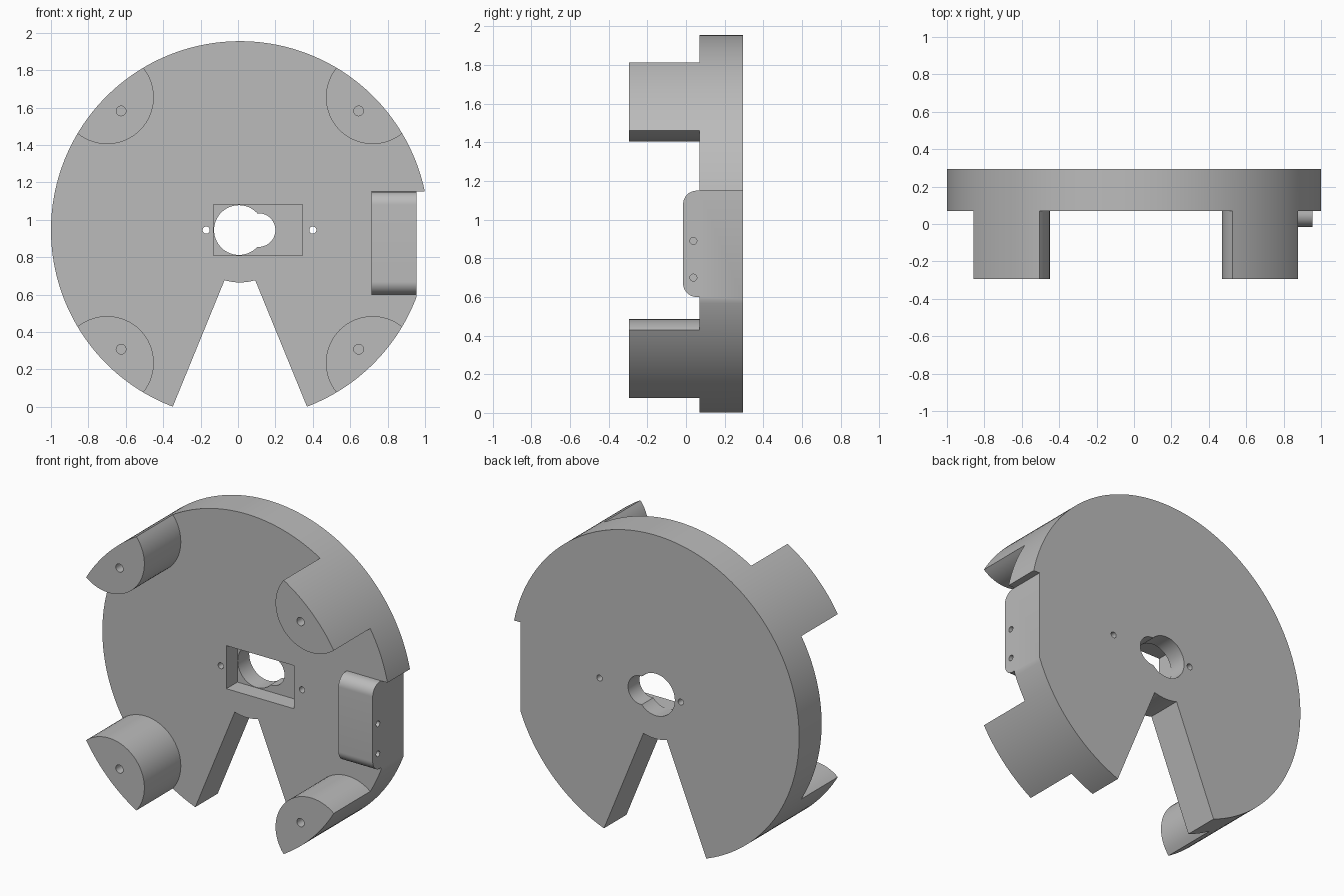
import bpy, bmesh
from math import cos, sin, radians
from mathutils import Vector

if "Cube" in bpy.data.objects:
    bpy.data.objects.remove(bpy.data.objects["Cube"], do_unlink=True)

CX, CZ, R = 0.01, 0.945, 1.01        # disc centre and radius
FRONT, FACE, BACK = -0.295, 0.07, 0.295

grey = bpy.data.materials.new("plain grey")
grey.diffuse_color = (0.5, 0.5, 0.5, 1)
grey.use_nodes = True
grey.node_tree.nodes["Principled BSDF"].inputs["Base Color"].default_value = (0.5, 0.5, 0.5, 1)


def arc(u, v, r, a0=0, a1=360, n=32):
    """Points on an arc, degrees; a full circle leaves out the repeated end."""
    steps = n if a1 - a0 == 360 else n + 1
    angles = [radians(a0 + (a1 - a0) * i / n) for i in range(steps)]
    return [(u + r * cos(a), v + r * sin(a)) for a in angles]


def rect(u0, u1, v0, v1):
    return [(u0, v0), (u1, v0), (u1, v1), (u0, v1)]


def prism(name, profile, start, end, axis="y"):
    """Extrude an (x, z) profile along y, or a (y, z) profile along x."""
    bm = bmesh.new()
    place = (lambda u, v: (u, start, v)) if axis == "y" else (lambda u, v: (start, u, v))
    face = bm.faces.new([bm.verts.new(place(u, v)) for u, v in profile])
    moved = bmesh.ops.extrude_face_region(bm, geom=[face])["geom"]
    shift = Vector((0, end - start, 0) if axis == "y" else (end - start, 0, 0))
    bmesh.ops.translate(bm, vec=shift, verts=[g for g in moved if isinstance(g, bmesh.types.BMVert)])
    bmesh.ops.recalc_face_normals(bm, faces=bm.faces)
    mesh = bpy.data.meshes.new(name)
    bm.to_mesh(mesh)
    bm.free()
    mesh.materials.append(grey)
    ob = bpy.data.objects.new(name, mesh)
    bpy.context.collection.objects.link(ob)
    return ob


def combine(body, tool, operation):
    """Apply one boolean and discard the tool."""
    tool.hide_render = True
    mod = body.modifiers.new(tool.name, "BOOLEAN")
    mod.operation, mod.solver, mod.object = operation, "EXACT", tool
    bpy.context.view_layer.objects.active = body
    bpy.ops.object.modifier_apply(modifier=mod.name)
    bpy.data.objects.remove(tool, do_unlink=True)


# Oversized slab that the round outline trims later
body = prism("mounting_disc", rect(-1.2, 1.2, -0.3, 2.2), FACE, BACK)

# Four corner posts
corners = [(sx, sz) for sx in (-1, 1) for sz in (-1, 1)]
for sx, sz in corners:
    combine(body, prism("post", arc(CX + sx * 0.71, CZ + sz * 0.71, 0.25, n=64), FRONT, 0.2), "UNION")

# Side block with rounded front edges
r = 0.07
block = [(0.15, 0.6)] + arc(-0.015 + r, 0.6 + r, r, 180, 270, 12)[::-1] \
    + arc(-0.015 + r, 1.15 - r, r, 90, 180, 12)[::-1] + [(0.15, 1.15)]
combine(body, prism("side_block", block, 0.715, 1.1, "x"), "UNION")

# Round outline shared by disc and posts
combine(body, prism("outline", arc(CX, CZ, R, n=180), -0.5, 0.5), "INTERSECT")

# Flat on the left side, then the tapered notch with its curved top
combine(body, prism("side_flat", rect(0.955, 1.3, 0.5, 1.15), -0.5, 0.5), "DIFFERENCE")
notch = arc(CX, CZ, 0.28, 253, 287, 10) + [(CX + 0.4, -0.1), (CX - 0.4, -0.1)]
combine(body, prism("notch", notch, -0.5, 0.5), "DIFFERENCE")

# Central pocket and keyhole opening
combine(body, prism("pocket", rect(-0.13, 0.345, 0.81, 1.083), -0.1, 0.18), "DIFFERENCE")
combine(body, prism("opening", arc(CX - 0.005, CZ, 0.133, n=64), -0.5, 0.5), "DIFFERENCE")
combine(body, prism("opening_lobe", arc(0.11, CZ, 0.09, n=48), -0.5, 0.5), "DIFFERENCE")

# Screw holes: two through the disc, one in each post, two in the side block
for x in (-0.17, 0.4):
    combine(body, prism("screw_hole", arc(x, CZ, 0.019), -0.5, 0.5), "DIFFERENCE")
for sx, sz in corners:
    combine(body, prism("post_hole", arc(CX + sx * 0.635, CZ + sz * 0.637, 0.026), -0.5, 0.1), "DIFFERENCE")
for z in (0.7, 0.89):
    combine(body, prism("block_hole", arc(0.038, z, 0.018), 0.8, 1.2, "x"), "DIFFERENCE")

bpy.ops.object.select_all(action="DESELECT")
body.select_set(True)
bpy.context.view_layer.objects.active = body
bpy.ops.object.shade_smooth_by_angle(angle=radians(30))
